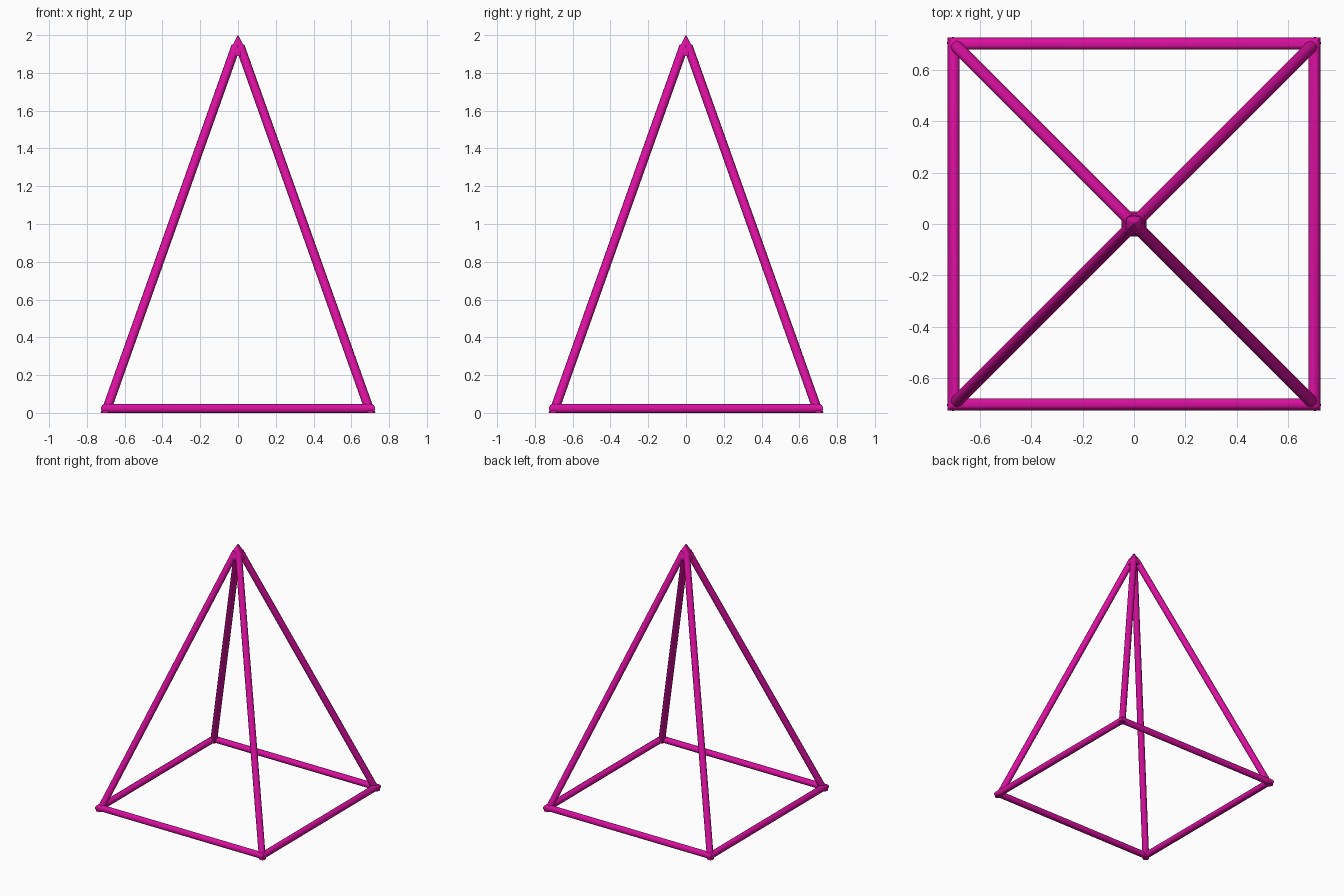
import bpy, bmesh, math
from mathutils import Vector

if "Cube" in bpy.data.objects:
    bpy.data.objects.remove(bpy.data.objects["Cube"])

R = 0.0235      # bar radius
A = 0.7015      # half width of base centre line
N = 12          # bar sides

mat = bpy.data.materials.new("magenta")
mat.diffuse_color = (0.70, 0.005, 0.35, 1)
mat.use_nodes = True
mat.node_tree.nodes["Principled BSDF"].inputs["Base Color"].default_value = mat.diffuse_color


def finish(bm, name):
    bmesh.ops.recalc_face_normals(bm, faces=bm.faces)
    me = bpy.data.meshes.new(name)
    bm.to_mesh(me)
    bm.free()
    ob = bpy.data.objects.new(name, me)
    bpy.context.collection.objects.link(ob)
    me.materials.append(mat)
    bpy.ops.object.select_all(action='DESELECT')
    ob.select_set(True)
    bpy.context.view_layer.objects.active = ob
    bpy.ops.object.shade_smooth_by_angle(angle=math.radians(40))
    return ob


def loft(bm, rings, closed=False):
    vs = [[bm.verts.new(p) for p in r] for r in rings]
    n = len(vs[0])
    for i in range(len(vs) if closed else len(vs) - 1):
        a, b = vs[i], vs[(i + 1) % len(vs)]
        for j in range(n):
            k = (j + 1) % n
            bm.faces.new((a[j], a[k], b[k], b[j]))
    if not closed:
        bm.faces.new(vs[0])
        bm.faces.new(vs[-1])


CORNERS = [(1, 1), (-1, 1), (-1, -1), (1, -1)]
angles = [2 * math.pi * (j + 0.5) / N for j in range(N)]
rc = R / math.cos(math.pi / N)

# Square base, mitred at the corners
bm = bmesh.new()
loft(bm, [[(sx * (A + rc * math.cos(t)), sy * (A + rc * math.cos(t)), R + rc * math.sin(t))
           for t in angles] for sx, sy in CORNERS], closed=True)
finish(bm, "base_frame")

# Sloping legs, trimmed flat on the ground
for i, (sx, sy) in enumerate(CORNERS):
    bm = bmesh.new()
    foot, apex = Vector((sx * 0.70, sy * 0.70, 0.005)), Vector((0, 0, 1.972))
    d = (apex - foot).normalized()
    u = Vector((-sy, sx, 0)).normalized()
    v = d.cross(u)
    loft(bm, [[c + rc * (u * math.cos(t) + v * math.sin(t)) for t in angles]
              for c in (foot - d * 0.05, apex - d * 0.036)])
    cut = bmesh.ops.bisect_plane(bm, geom=bm.verts[:] + bm.edges[:] + bm.faces[:],
                                 plane_co=(0, 0, 0), plane_no=(0, 0, -1), clear_outer=True)
    edges = [e for e in cut["geom_cut"] if isinstance(e, bmesh.types.BMEdge)]
    bmesh.ops.holes_fill(bm, edges=edges, sides=0)
    finish(bm, "leg_%d" % (i + 1))

# Pointed cap joining the legs
bm = bmesh.new()


def ring(h, c, z):
    return [(sx * x, sy * y, z) for sx, sy in CORNERS
            for x, y in ([(h, c), (c, h)] if sx * sy > 0 else [(c, h), (h, c)])]


loft(bm, [ring(0.048, 0.032, 1.89), ring(0.042, 0.034, 1.922), ring(0.0008, 0.0006, 2.0)])
finish(bm, "apex_cap")
